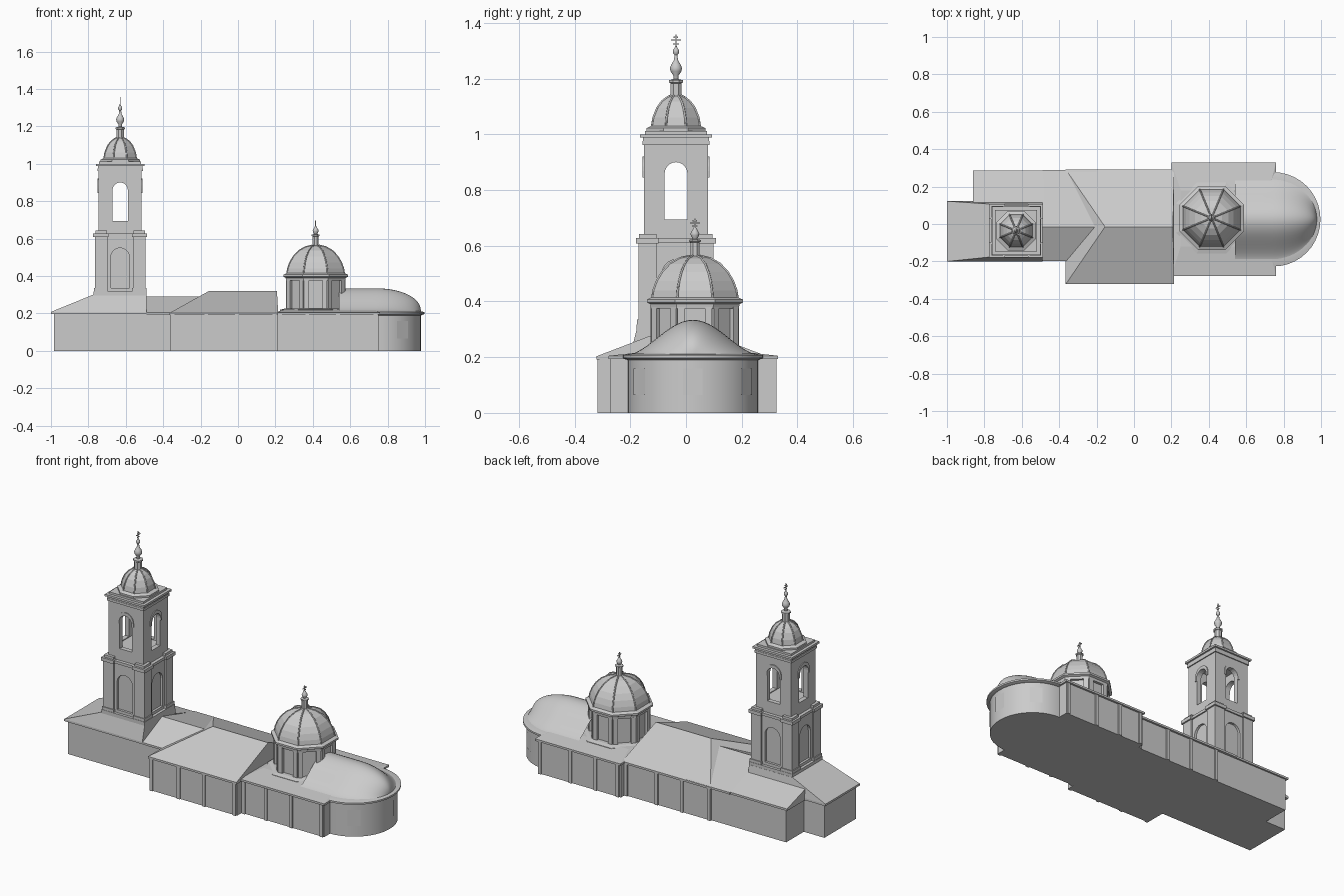
import bpy, bmesh, math
from mathutils import Matrix, Vector

if "Cube" in bpy.data.objects:
    bpy.data.objects.remove(bpy.data.objects["Cube"])
PI = math.pi


def finish(name, bm, smooth=None, mat=None):
    bmesh.ops.remove_doubles(bm, verts=bm.verts, dist=1e-5)
    bmesh.ops.recalc_face_normals(bm, faces=bm.faces)
    me = bpy.data.meshes.new(name)
    bm.to_mesh(me)
    bm.free()
    ob = bpy.data.objects.new(name, me)
    bpy.context.collection.objects.link(ob)
    if mat:
        me.transform(mat)
    if smooth:
        bpy.ops.object.select_all(action='DESELECT')
        ob.select_set(True)
        bpy.context.view_layer.objects.active = ob
        bpy.ops.object.shade_smooth_by_angle(angle=math.radians(smooth))
    return ob


def loft(name, rings, smooth=None, mat=None):
    bm = bmesh.new()
    vs = [[bm.verts.new(p) for p in r] for r in rings]
    n = len(vs[0])
    for a, b in zip(vs, vs[1:]):
        for i in range(n):
            bm.faces.new((a[i], a[(i + 1) % n], b[(i + 1) % n], b[i]))
    bm.faces.new(vs[0][::-1])
    bm.faces.new(vs[-1])
    return finish(name, bm, smooth, mat)


def rect(x0, x1, y0, y1, z):
    return [(x0, y0, z), (x1, y0, z), (x1, y1, z), (x0, y1, z)]


def box(name, x0, x1, y0, y1, z0, z1, mat=None):
    return loft(name, [rect(x0, x1, y0, y1, z0), rect(x0, x1, y0, y1, z1)], mat=mat)


def roof(name, eaves, top, z, ztop):
    # thin eave slab, then slopes to the top rectangle or ridge
    return loft(name, [rect(*eaves, z - .012), rect(*eaves, z), rect(*top, ztop)])


def stack(name, cx, cy, prof, n=8, smooth=None):
    # n-sided profile; radii are measured to the flats for low side counts
    k = 1 / math.cos(PI / n) if n <= 8 else 1
    return loft(name, [[(cx + r * k * math.cos((i + .5) * 2 * PI / n),
                         cy + r * k * math.sin((i + .5) * 2 * PI / n), z)
                        for i in range(n)] for r, z in prof], smooth)


def ribs(name, cx, cy, prof):
    cu = bpy.data.curves.new(name, 'CURVE')
    cu.dimensions, cu.bevel_depth, cu.bevel_resolution = '3D', .004, 0
    for i in range(8):
        a = (i + .5) * PI / 4
        sp = cu.splines.new('POLY')
        sp.points.add(len(prof) - 1)
        for p, (r, z) in zip(sp.points, prof):
            r /= math.cos(PI / 8)
            p.co = (cx + r * math.cos(a), cy + r * math.sin(a), z, 1)
    bpy.context.collection.objects.link(bpy.data.objects.new(name, cu))


def place(x, y, z, ang=0):
    return Matrix.Translation((x, y, z)) @ Matrix.Rotation(ang, 4, 'Z')


def window(name, x, y, z, w, h, ang=0):
    # raised frame around a flat pane, facing local -y
    bm = bmesh.new()
    f = bm.faces.new([bm.verts.new(p) for p in
                      ((-w/2, -.002, -h/2), (w/2, -.002, -h/2), (w/2, -.002, h/2), (-w/2, -.002, h/2))])
    rim = bmesh.ops.inset_region(bm, faces=[f], thickness=.008)['faces']
    g = bmesh.ops.extrude_face_region(bm, geom=rim)['geom']
    bmesh.ops.translate(bm, vec=(0, -.006, 0), verts=[v for v in g if isinstance(v, bmesh.types.BMVert)])
    return finish(name, bm, mat=place(x, y, z, ang))


def arch(name, w, h, y0, y1, mat):
    pts = [(-w, 0), (w, 0)] + [(w * math.cos(i * PI / 10), h - w + w * math.sin(i * PI / 10)) for i in range(11)]
    return loft(name, [[(x, y, z) for x, z in pts] for y in (y0, y1)], mat=mat)


def cut(ob, cutter):
    m = ob.modifiers.new('cut', 'BOOLEAN')
    m.operation, m.solver, m.object = 'DIFFERENCE', 'EXACT', cutter
    cutter.hide_render = True
    bpy.context.view_layer.update()
    me = bpy.data.meshes.new_from_object(ob.evaluated_get(bpy.context.evaluated_depsgraph_get()))
    ob.modifiers.clear()
    ob.data = me
    bpy.data.objects.remove(cutter)


def cross(name, x, y, z0, z1):
    h = z1 - z0
    box(name + '_post', x - .002, x + .002, y - .002, y + .002, z0, z1)
    for i, (f, w) in enumerate(((.8, .008), (.58, .018), (.3, .01))):
        box(f'{name}_bar_{i}', x - .002, x + .002, y - w, y + w, z0 + h * f - .002, z0 + h * f + .002)


# long low body
box('porch_walls', -.985, -.355, -.187, .11, 0, .2)
box('annex_walls', -.85, -.35, 0, .275, 0, .2)
box('hall_walls', -.355, .21, -.31, .28, 0, .2)
box('nave_walls', .205, .75, -.265, .318, 0, .2)
roof('porch_roof', (-1, -.488, -.2, .122), (-.775, -.488, -.177, .107), .208, .3)
roof('annex_roof', (-.862, -.485, .1, .285), (-.862, -.485, .1, .1), .205, .262)
roof('link_roof', (-.49, -.2, -.197, .29), (-.49, -.17, -.015, -.015), .205, .29)
roof('hall_roof', (-.365, .215, -.322, .292), (-.155, .208, -.015, -.015), .203, .32)
roof('nave_roof', (.2, .76, -.278, .33), (.25, .72, -.12, .18), .205, .222)

# rounded apse
AX, AY = .745, .025


def apse_ring(r, z):
    return [(AX + r * math.cos(a), AY + r * math.sin(a), z)
            for a in [-PI / 2 + i * PI / 20 for i in range(21)]] + [(.6, AY + r, z), (.6, AY - r, z)]


loft('apse_walls', [apse_ring(.234, 0), apse_ring(.234, .2)], 30)
loft('apse_eaves', [apse_ring(.236, .19), apse_ring(.252, .197), apse_ring(.252, .207), apse_ring(.22, .214)], 30)
bm = bmesh.new()
grid = []
for i in range(21):
    if i < 4:
        x, s = .54 + .05 * i, 1
    else:
        a = (i - 4) / 16 * PI / 2
        x, s = .74 + .238 * math.sin(a), math.cos(a)
    grid.append([bm.verts.new((x, AY + .235 * s * t / 12,
                               .209 + .125 * s ** .9 * (.5 + .5 * math.cos(PI * t / 12)) ** .85))
                 for t in range(-12, 13)])
for a, b in zip(grid, grid[1:]):
    for j in range(24):
        bm.faces.new((a[j], b[j], b[j + 1], a[j + 1]))
finish('apse_roof', bm, 40)

# wall pilasters and windows
for i, x in enumerate((-.35, -.17, -.005, .195)):
    box(f'hall_pilaster_{i}', x - .01, x + .01, -.317, .287, 0, .195)
for i, x in enumerate((.225, .37, .535, .735)):
    box(f'nave_pilaster_{i}', x - .01, x + .01, -.272, .325, 0, .195)
for i, (x, y, w, h) in enumerate([(-.69, -.187, .07, .09), (-.46, -.187, .07, .09)]
                                 + [(x, -.31, .075, .105) for x in (-.25, -.09, .08)]
                                 + [(x, -.265, .075, .12) for x in (.3, .45, .63)]):
    window(f'front_window_{i}', x, y, .11, w, h)
for i, (x, y) in enumerate([(-.72, .275), (-.52, .275)] + [(x, .28) for x in (-.25, -.085, .095)]
                           + [(x, .318) for x in (.3, .455, .65)]):
    window(f'back_window_{i}', x, y, .11, .075, .1, PI)
for i, a in enumerate((-55, 0, 55)):
    t = math.radians(a)
    window(f'apse_window_{i}', AX + .233 * math.cos(t), AY + .233 * math.sin(t), .112, .07, .095, t + PI / 2)

# octagonal drum and dome
DX, DY = .415, .032
stack('drum_base', DX, DY, [(.19, .205), (.19, .22), (.165, .226)])
stack('drum', DX, DY, [(.143, .21), (.143, .385)])
stack('drum_cornice', DX, DY, [(.158, .375), (.16, .39), (.172, .396), (.172, .407), (.155, .415)])
for i in range(8):
    a = i * PI / 4
    for s in (-1, 1):
        box(f'drum_pilaster_{i}_{s}', s * .049 - .013, s * .049 + .013, -.159, -.13, .215, .38, place(DX, DY, 0, a))
    window(f'drum_window_{i}', DX + .143 * math.sin(a), DY - .143 * math.cos(a), .3, .055, .085, a)
dome = [(.154, .41), (.149, .44), (.137, .473), (.118, .505), (.09, .535), (.055, .555), (.018, .564)]
stack('dome', DX, DY, dome)
ribs('dome_ribs', DX, DY, dome)
stack('dome_neck', DX, DY, [(.016, .555), (.016, .612), (.021, .615), (.021, .621), (.008, .624)])
stack('dome_finial', DX, DY, [(.006, .62), (.015, .637), (.016, .645), (.01, .655), (.003, .668)], 16, 40)
cross('dome_cross', DX, DY, .66, .697)

# bell tower lower tier
TX, TY = -.63, -.036


def square(name, h, z0, z1):
    return box(name, TX - h, TX + h, TY - h, TY + h, z0, z1)


square('tower_plinth', .142, 0, .318)
lower = square('tower_lower', .126, .3, .62)
for i in range(4):
    cut(lower, arch('niche_cutter', .05, .215, -.15, -.112, place(TX, TY, .335, i * PI / 2)))
for i in range(4):
    m = place(TX, TY, 0, i * PI / 2)
    box(f'tower_pier_{i}', .068, .135, -.135, -.068, .3, .615, m)
    box(f'tower_pier_base_{i}', .064, .14, -.14, -.064, .3, .335, m)
    box(f'tower_pier_cap_{i}', .062, .144, -.144, -.062, .608, .628, m)
    box(f'tower_pier_block_{i}', .07, .132, -.132, -.07, .625, .642, m)
    p = m @ Vector((0, -.112, .43))
    window(f'tower_window_{i}', *p, .05, .075, i * PI / 2)
square('tower_ledge', .134, .61, .626)

# belfry with arched openings
belfry = square('belfry', .115, .62, .975)
cut(belfry, square('chamber_cutter', .088, .69, .945))
for i in range(2):
    cut(belfry, arch('opening_cutter', .041, .205, -.2, .2, place(TX, TY, .695, i * PI / 2)))
for i in range(4):
    m = place(TX, TY, .695, i * PI / 2)
    hood = arch(f'arch_trim_{i}', .052, .225, -.12, -.11, m)
    cut(hood, arch('trim_cutter', .041, .205, -.2, 0, m))
    cut(hood, box('trim_cutter', -.1, .1, -.2, 0, -.05, .15, m))
square('belfry_band', .121, .962, .976)
square('belfry_cornice', .129, .988, 1.0)
square('belfry_frieze', .119, .974, .99)
square('belfry_step', .112, .998, 1.012)
stack('tower_dome_base', TX, TY, [(.106, 1.01), (.106, 1.022), (.088, 1.03)])
tdome = [(.087, 1.025), (.081, 1.06), (.067, 1.095), (.05, 1.118), (.032, 1.132), (.018, 1.139)]
stack('tower_dome', TX, TY, tdome)
ribs('tower_dome_ribs', TX, TY, tdome)

# tower finial and cross
stack('tower_neck', TX, TY, [(.02, 1.13), (.02, 1.183), (.025, 1.186), (.025, 1.194), (.01, 1.198)])
stack('tower_onion', TX, TY, [(.008, 1.19), (.01, 1.212), (.02, 1.226), (.022, 1.238), (.017, 1.25), (.008, 1.265),
                              (.005, 1.284), (.011, 1.292), (.011, 1.302), (.004, 1.312), (.002, 1.32)], 20, 40)
cross('tower_cross', TX, TY, 1.31, 1.358)
